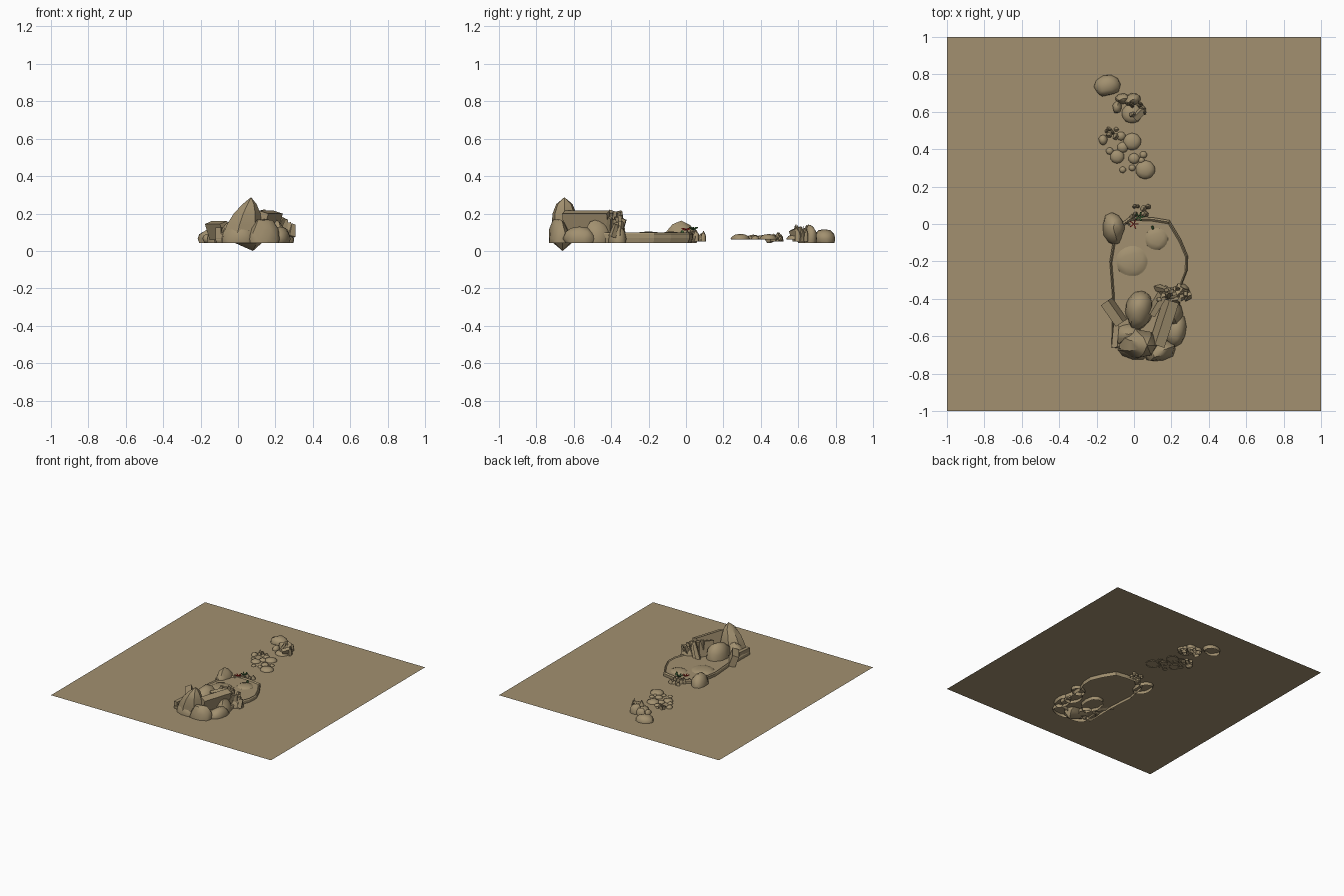
import bpy, bmesh, math, random
from mathutils import Vector, Matrix, noise

if "Cube" in bpy.data.objects:
    bpy.data.objects.remove(bpy.data.objects["Cube"])

GROUND, CUT = 0.068, 0.042


def material(name, col):
    m = bpy.data.materials.new(name)
    m.diffuse_color = (*col, 1)
    m.use_nodes = True
    m.node_tree.nodes["Principled BSDF"].inputs["Base Color"].default_value = m.diffuse_color
    return m


STONE = material("stone", (0.36, 0.28, 0.16))
RED = material("red_petal", (0.6, 0.03, 0.02))
GREEN = material("green_leaf", (0.06, 0.16, 0.05))


def finish(bm, name, mat=STONE, smooth=None, fix=True):
    if fix:
        bmesh.ops.recalc_face_normals(bm, faces=bm.faces)
    me = bpy.data.meshes.new(name)
    bm.to_mesh(me)
    bm.free()
    me.materials.append(mat)
    ob = bpy.data.objects.new(name, me)
    bpy.context.collection.objects.link(ob)
    if smooth:
        bpy.ops.object.select_all(action='DESELECT')
        ob.select_set(True)
        bpy.context.view_layer.objects.active = ob
        bpy.ops.object.shade_smooth_by_angle(angle=math.radians(smooth))
    return ob


def rock(name, x, y, rx, ry, top, rot=0, seed=1, cut=CUT, rough=0.22, sub=2, base=0.065):
    """Lumpy boulder, left open where it sinks below the ground."""
    bm = bmesh.new()
    bmesh.ops.create_icosphere(bm, subdivisions=sub, radius=1)
    for v in bm.verts:
        v.co *= 1 + rough * noise.noise(v.co * 1.3 + Vector((seed * 3.7, seed * 1.9, 0)))
    hi = [max(abs(v.co[i]) for v in bm.verts) for i in range(2)] + [max(v.co.z for v in bm.verts)]
    bmesh.ops.scale(bm, vec=(rx / hi[0], ry / hi[1], (top - base) / hi[2]), verts=bm.verts)
    bmesh.ops.transform(bm, matrix=Matrix.Translation((x, y, base)) @ Matrix.Rotation(math.radians(rot), 4, 'Z'),
                        verts=bm.verts)
    bmesh.ops.recalc_face_normals(bm, faces=bm.faces)
    bmesh.ops.bisect_plane(bm, geom=bm.verts[:] + bm.edges[:] + bm.faces[:], plane_co=(0, 0, cut),
                           plane_no=(0, 0, 1), clear_inner=True)
    return finish(bm, name, smooth=45, fix=False)


def slab(name, loc, size, rot, mat=STONE, taper=1.0):
    bm = bmesh.new()
    bmesh.ops.create_cube(bm, size=1)
    for v in bm.verts:
        if v.co.z > 0:
            v.co.x *= taper
            v.co.y *= taper
        v.co = Vector(a * b for a, b in zip(v.co, size))
    r = [Matrix.Rotation(math.radians(a), 4, ax) for a, ax in zip(rot, 'XYZ')]
    bmesh.ops.transform(bm, matrix=Matrix.Translation(loc) @ r[2] @ r[1] @ r[0], verts=bm.verts)
    return finish(bm, name, mat)


def loft(name, rings, sides):
    """Stack of rings (x, y, z, rx, ry) bridged into one faceted shell."""
    bm = bmesh.new()
    loops = []
    for x, y, z, rx, ry in rings:
        loops.append([bm.verts.new((x + rx * math.cos(t * math.tau / sides),
                                    y + ry * math.sin(t * math.tau / sides), z)) for t in range(sides)])
    for a, b in zip(loops, loops[1:]):
        for i in range(sides):
            j = (i + 1) % sides
            bm.faces.new((a[i], a[j], b[j], b[i]))
    bmesh.ops.remove_doubles(bm, verts=bm.verts, dist=0.0005)
    return finish(bm, name, smooth=30)


# ground sheet
bm = bmesh.new()
bmesh.ops.create_grid(bm, x_segments=1, y_segments=1, size=1)
bmesh.ops.translate(bm, vec=(0, 0, GROUND), verts=bm.verts)
finish(bm, "ground_sheet", fix=False)

# pond bank: open-bottomed wall, rounded rim and flat surface
outline = [(-0.02, 0.04), (0.1, 0.035), (0.19, 0.02), (0.25, -0.08), (0.288, -0.17), (0.285, -0.25),
           (0.25, -0.34), (0.24, -0.58), (0.1, -0.68), (-0.12, -0.66), (-0.115, -0.4), (-0.13, -0.2), (-0.1, -0.02)]
cx, cy = 0.08, -0.3
bm = bmesh.new()
loops = [[bm.verts.new((cx + (x - cx) * k, cy + (y - cy) * k, z)) for x, y in outline]
         for k, z in ((0.97, CUT), (1, 0.07), (1, 0.09), (0.97, 0.099), (0.94, 0.09))]
n = len(outline)
for a, b in zip(loops, loops[1:]):
    for i in range(n):
        bm.faces.new((a[i], a[(i + 1) % n], b[(i + 1) % n], b[i]))
bm.faces.new(loops[-1])
finish(bm, "pond_bank")

# low mounds on the pond and along the path
for i, (x, y, r, top) in enumerate([(-0.01, -0.2, 0.09, 0.104), (0.12, -0.08, 0.065, 0.104)]):
    rock(f"pond_mound_{i}", x, y, r, r, top, seed=i, cut=0.085, rough=0.05, base=0.085)
path = [(-0.01, 0.59, 0.055), (-0.01, 0.44, 0.048), (0.06, 0.29, 0.052), (-0.09, 0.36, 0.038), (0, 0.35, 0.03),
        (-0.06, 0.41, 0.03), (0.05, 0.37, 0.02), (-0.06, 0.29, 0.018), (-0.13, 0.39, 0.02), (-0.01, 0.3, 0.018),
        (-0.07, 0.47, 0.025), (0.04, 0.34, 0.018)]
for i, (x, y, r) in enumerate(path):
    rock(f"path_stone_{i}", x, y, r, r, GROUND + 0.008 + r * 0.3, seed=i, cut=0.062, rough=0.05)

# tall pointed boulder at the front and the sloping one behind it
loft("pointed_boulder", [(0.08, -0.66, 0.0, 0, 0), (0.05, -0.66, 0.045, 0.08, 0.055), (0.02, -0.64, 0.08, 0.115, 0.08),
                         (0.03, -0.64, 0.14, 0.1, 0.08), (0.045, -0.65, 0.2, 0.075, 0.065),
                         (0.06, -0.65, 0.25, 0.04, 0.045), (0.07, -0.65, 0.287, 0, 0)], 7)
rock("sloping_boulder", 0.025, -0.46, 0.075, 0.12, 0.205, rot=-12, seed=9)

# boulders: x, y, rx, ry, top, rotation
boulders = [(0.0, -0.675, 0.1, 0.05, 0.15, -10), (-0.03, -0.59, 0.085, 0.06, 0.17, 15),
            (0.14, -0.68, 0.085, 0.055, 0.17, 20), (0.225, -0.57, 0.055, 0.09, 0.13, -5),
            (0.2, -0.47, 0.06, 0.08, 0.17, 10), (0.24, -0.37, 0.065, 0.045, 0.15, 20),
            (-0.11, -0.025, 0.06, 0.09, 0.162, 5), (-0.145, 0.74, 0.072, 0.058, 0.115, 20),
            (-0.09, 0.625, 0.025, 0.035, 0.1, 0), (-0.165, 0.45, 0.025, 0.03, 0.09, 0),
            (-0.06, 0.67, 0.04, 0.03, 0.12, 0), (-0.01, 0.665, 0.045, 0.035, 0.14, 10)]
for i, b in enumerate(boulders):
    rock(f"boulder_{i}", *b, seed=i + 11)

# flat leaning stones that wall in the back of the pond
slab("wall_slab_right", (0.16, -0.53, 0.155), (0.055, 0.25, 0.11), (0, 18, -18))
slab("wall_slab_left", (-0.105, -0.47, 0.11), (0.05, 0.14, 0.09), (0, -20, 35))
slab("wall_slab_low", (-0.1, -0.6, 0.09), (0.03, 0.12, 0.07), (0, 0, -5))
slab("wall_slab_inner", (0.12, -0.43, 0.14), (0.03, 0.12, 0.12), (5, 12, -30))

# jagged splinters beside the pond
random.seed(4)
for i in range(12):
    t = i / 11
    h = 0.15 - 0.075 * t + random.uniform(-0.01, 0.01)
    slab(f"splinter_{i}", (0.135 + 0.155 * t, -0.39 + random.uniform(-0.025, 0.05), 0.075 + h / 2),
         (0.035, 0.028, h), (random.uniform(-20, 20), random.uniform(-5, 25), random.uniform(0, 90)), taper=0.65)

# pebble heaps
heaps = [(0.04, 0.06, 0.045, 0.1, 12), (-0.02, 0.02, 0.03, 0.1, 5),
         (0.02, 0.62, 0.045, 0.13, 10), (-0.12, 0.49, 0.035, 0.09, 8)]
for h, (x, y, r, top, count) in enumerate(heaps):
    for i in range(count):
        s = random.uniform(0.011, 0.02)
        rock(f"pebble_{h}_{i}", x + random.uniform(-r, r), y + random.uniform(-r, r) * 0.8, s, s * 0.8,
             top + random.uniform(-0.012, 0.015), rot=random.uniform(0, 180), seed=i, cut=0.05, sub=1)
slab("cluster_chip", (0.03, 0.59, 0.1), (0.03, 0.07, 0.04), (15, 20, -40))

# small plants by the water
for i in range(5):
    a = i * math.tau / 5
    slab(f"petal_{i}", (0.0 + 0.014 * math.cos(a), 0.0 + 0.014 * math.sin(a), 0.116), (0.022, 0.006, 0.006),
         (0, -25, math.degrees(a)), RED)
    slab(f"leaf_{i}", (0.03 + 0.014 * math.cos(a), 0.04 + 0.014 * math.sin(a), 0.12), (0.024, 0.008, 0.005),
         (0, -35, math.degrees(a)), GREEN)
slab("pond_bud", (0.1, -0.02, 0.1), (0.012, 0.02, 0.02), (0, 0, 20), GREEN, 0.6)
